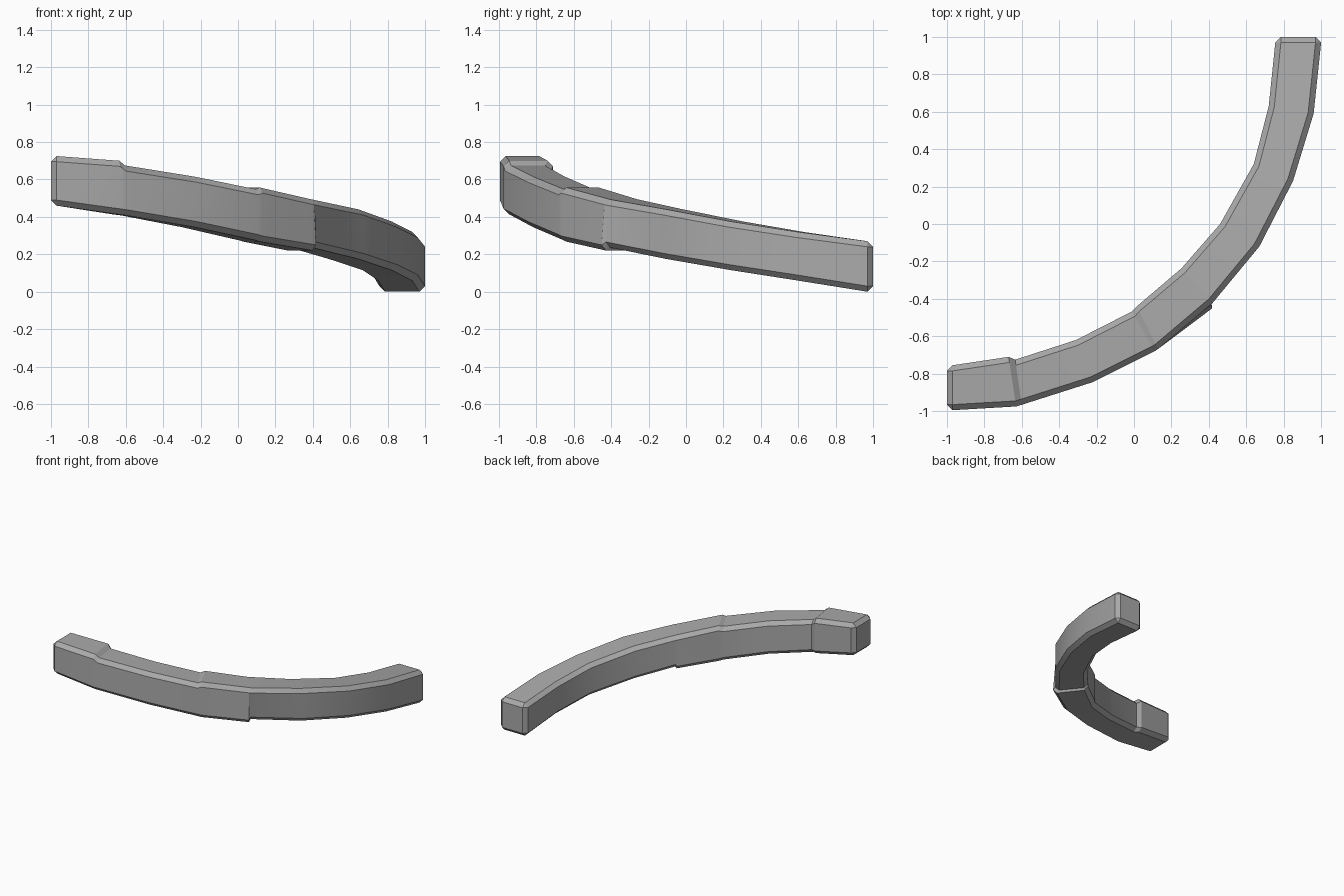
import bpy
import bmesh
from math import radians
from mathutils import Vector

cube = bpy.data.objects.get("Cube")
if cube:
    bpy.data.objects.remove(cube, do_unlink=True)

CHAMFER = 0.03

grey = bpy.data.materials.new("plain grey")
grey.use_nodes = True
grey.diffuse_color = (0.4, 0.4, 0.4, 1)
grey.node_tree.nodes["Principled BSDF"].inputs["Base Color"].default_value = grey.diffuse_color


def section(outer, inner, bottom, top, flare=0.0, cap=None):
    """Chamfered box cross-section; a cap is its inner rectangle pushed outward."""
    o, i = Vector((*outer, 0)), Vector((*inner, 0))
    across = (i - o).normalized()
    width = (i - o).length
    c = CHAMFER
    shift = Vector((0, 0, 0))
    edge, tip = 0, 0
    if cap:
        shift, edge, tip = Vector(cap) * c, c, c
    profile = [(c, top - tip), (width - c, top - tip),
               (width - edge, top - c), (width - edge, bottom + c),
               (width - c, bottom + tip), (c, bottom + tip),
               (edge, bottom + c), (edge, top - c)]
    points = []
    for n, (u, z) in enumerate(profile):
        lean = flare if n in (5, 6) else 0.0
        points.append(o + across * (u - lean) + Vector((0, 0, z)) + shift)
    return points


def sweep(name, rings):
    bm = bmesh.new()
    loops = [[bm.verts.new(p) for p in ring] for ring in rings]
    for a, b in zip(loops, loops[1:]):
        for k in range(len(a)):
            m = (k + 1) % len(a)
            bm.faces.new((a[k], a[m], b[m], b[k]))
    bm.faces.new(loops[0])
    bm.faces.new(loops[-1])
    bmesh.ops.remove_doubles(bm, verts=bm.verts, dist=0.0005)
    bmesh.ops.recalc_face_normals(bm, faces=bm.faces)
    mesh = bpy.data.meshes.new(name)
    bm.to_mesh(mesh)
    bm.free()
    mesh.materials.append(grey)
    obj = bpy.data.objects.new(name, mesh)
    bpy.context.collection.objects.link(obj)
    bpy.ops.object.select_all(action="DESELECT")
    obj.select_set(True)
    bpy.context.view_layer.objects.active = obj
    bpy.ops.object.shade_smooth_by_angle(angle=radians(25))
    return obj


# Stations along the curve: outer xy, inner xy, bottom, top, lower outer flare
high_end = ((-0.97, -0.995), (-0.97, -0.755), 0.46, 0.725)
low_end = ((1.0, 0.97), (0.755, 0.97), 0.0, 0.27)
stations = [
    high_end,
    # step down from the thick upper end
    ((-0.63, -0.975), (-0.67, -0.71), 0.413, 0.7),
    ((-0.6, -0.966), (-0.635, -0.725), 0.409, 0.675),
    ((-0.22, -0.845), (-0.31, -0.62), 0.345, 0.615),
    # small collar in the middle
    ((0.11, -0.68), (-0.01, -0.467), 0.275, 0.548),
    ((0.13, -0.667), (0.015, -0.44), 0.268, 0.557),
    # lip under the outer side
    ((0.405, -0.435), (0.25, -0.24), 0.22, 0.495, 0.02),
    ((0.415, -0.428), (0.258, -0.232), 0.236, 0.493),
    ((0.67, -0.12), (0.46, 0.0), 0.175, 0.44),
    ((0.85, 0.23), (0.64, 0.32), 0.115, 0.375),
    ((0.96, 0.59), (0.72, 0.63), 0.06, 0.32),
    low_end,
]

rings = [section(*high_end, cap=(-1, 0, 0))]
rings += [section(*s) for s in stations]
rings.append(section(*low_end, cap=(0, 1, 0)))
sweep("curved_rail", rings)
